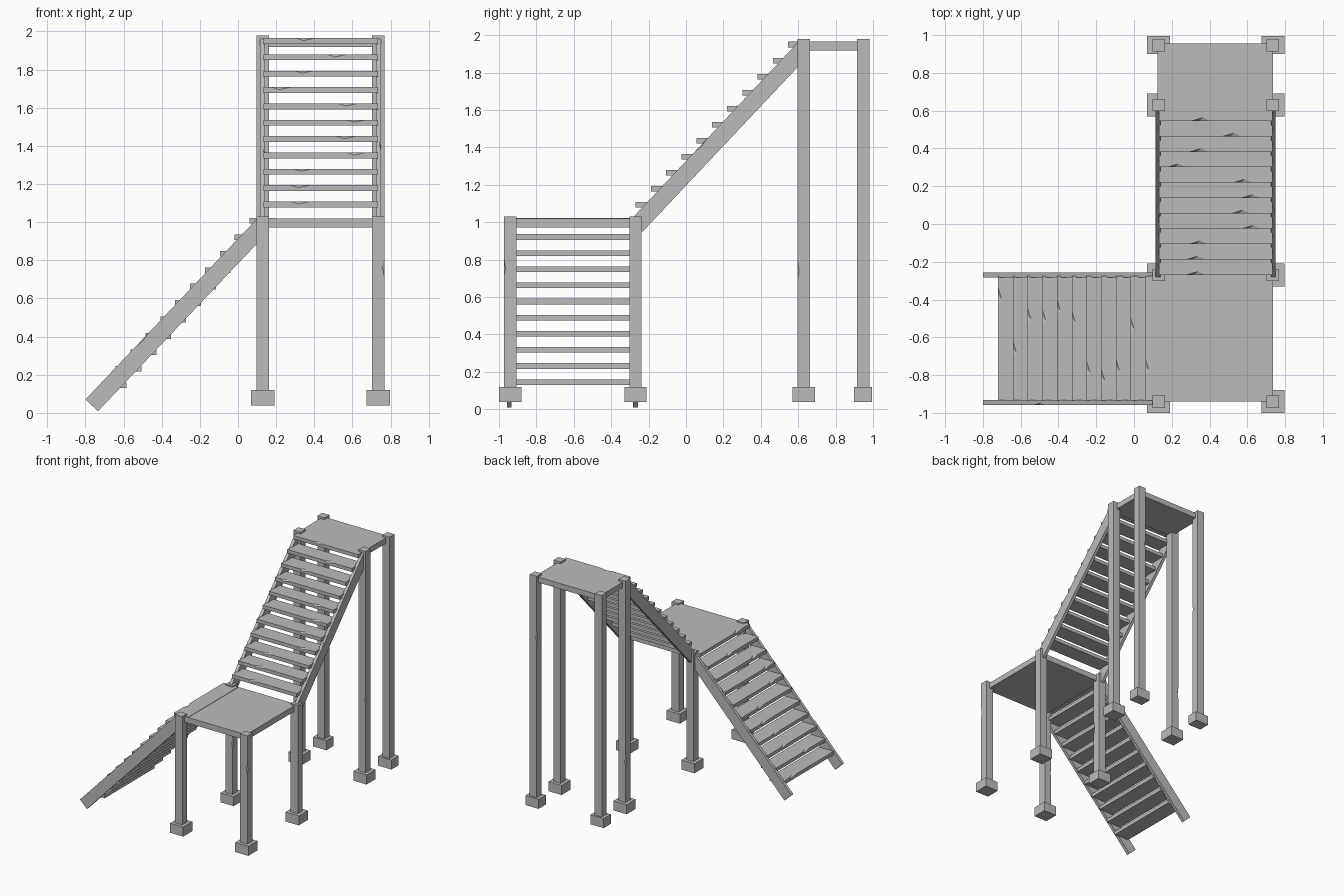
import bpy, bmesh, math, random
from mathutils import Matrix, Vector

random.seed(4)
if "Cube" in bpy.data.objects:
    bpy.data.objects.remove(bpy.data.objects["Cube"])

grey = bpy.data.materials.new("weathered grey")
grey.use_nodes = True
colour = (0.5, 0.5, 0.5, 1)
grey.diffuse_color = colour
grey.node_tree.nodes["Principled BSDF"].inputs["Base Color"].default_value = colour


def board(name, centre, length, depth, thick, along=(1, 0, 0), front=(0, -1, 0), chip=0.0):
    """Board with one splintered chip on its upper front edge."""
    bm = bmesh.new()
    l, d, t = length / 2, depth / 2, thick / 2
    corner = {(i, j, k): bm.verts.new((i * l, j * d, k * t))
              for i in (-1, 1) for j in (-1, 1) for k in (-1, 1)}

    def face(*verts):
        bm.faces.new(verts)

    a, b = corner[-1, -1, 1], corner[1, -1, 1]
    top_cut, front_cut = [], []
    if chip:
        mid = random.uniform(-0.7, 0.7) * l
        half = min(0.05, l * 0.2)
        p = bm.verts.new((mid - half, -d, t))
        r = bm.verts.new((mid + half, -d, t))
        inner = bm.verts.new((mid + half * 0.2, -d + chip, t))
        lower = bm.verts.new((mid - half * 0.2, -d, t - chip * 0.7))
        top_cut, front_cut = [p, inner, r], [r, lower, p]
        face(p, lower, inner)
        face(r, inner, lower)
    face(a, *top_cut, b, corner[1, 1, 1], corner[-1, 1, 1])
    face(b, *front_cut, a, corner[-1, -1, -1], corner[1, -1, -1])
    face(*[corner[i, 1, k] for i, k in ((-1, -1), (-1, 1), (1, 1), (1, -1))])
    face(*[corner[i, j, -1] for i, j in ((-1, -1), (-1, 1), (1, 1), (1, -1))])
    for i in (-1, 1):
        face(*[corner[i, j, k] for j, k in ((-1, -1), (-1, 1), (1, 1), (1, -1))])

    # Local x runs along the board, local -y is its front
    x = Vector(along).normalized()
    y = -Vector(front).normalized()
    rot = Matrix((x, y, x.cross(y))).transposed().to_4x4()
    bm.transform(Matrix.Translation(centre) @ rot)
    bmesh.ops.recalc_face_normals(bm, faces=bm.faces)
    mesh = bpy.data.meshes.new(name)
    bm.to_mesh(mesh)
    bm.free()
    mesh.materials.append(grey)
    obj = bpy.data.objects.new(name, mesh)
    bpy.context.collection.objects.link(obj)


def post(name, x, y, top, foot_depth=0.12):
    base = 0.1
    board(name + "_post", (x, y, (base + top) / 2), top - base, 0.066, 0.066,
          along=(0, 0, 1), front=(random.choice((-1, 1)), 0, 0), chip=0.012)
    board(name + "_foot", (x, y, 0.08), 0.122, foot_depth, 0.08)


def stringer(name, start, end):
    start, end = Vector(start), Vector(end)
    run = end - start
    side = run.cross(Vector((0, 0, 1))).normalized()
    board(name, (start + end) / 2, run.length, 0.026, 0.09, along=run, front=side, chip=0.01)


# Posts with block feet
for side, x in (("right", 0.13), ("left", 0.735)):
    post("lower_front_" + side, x, -0.94, 1.03)
    post("lower_back_" + side, x, -0.27, 1.03)
    post("upper_front_" + side, x, 0.63, 1.98)
    post("upper_back_" + side, x, 0.947, 1.98, 0.095)

# Landings
board("lower_landing", (0.43, -0.605, 0.995), 0.61, 0.67, 0.048)
board("upper_landing", (0.43, 0.78, 1.942), 0.61, 0.35, 0.046)

# Lower flight, rising toward +x
for side, y in (("front", -0.945), ("back", -0.27)):
    stringer("lower_stringer_" + side, (-0.767, y, 0.04), (0.13, y, 0.985))
for i in range(11):
    board(f"lower_tread_{i + 1}", (-0.652 + 0.078 * i, -0.605, 0.145 + 0.0862 * i),
          0.66, 0.135, 0.03, along=(0, -1, 0), front=(-1, 0, 0), chip=0.018)

# Upper flight, rising toward +y
for side, x in (("right", 0.128), ("left", 0.737)):
    stringer("upper_stringer_" + side, (x, -0.265, 0.98), (x, 0.63, 1.93))
for i in range(11):
    board(f"upper_tread_{i + 1}", (0.433, -0.202 + 0.0815 * i, 1.093 + 0.0857 * i),
          0.6, 0.135, 0.03, chip=0.018)
